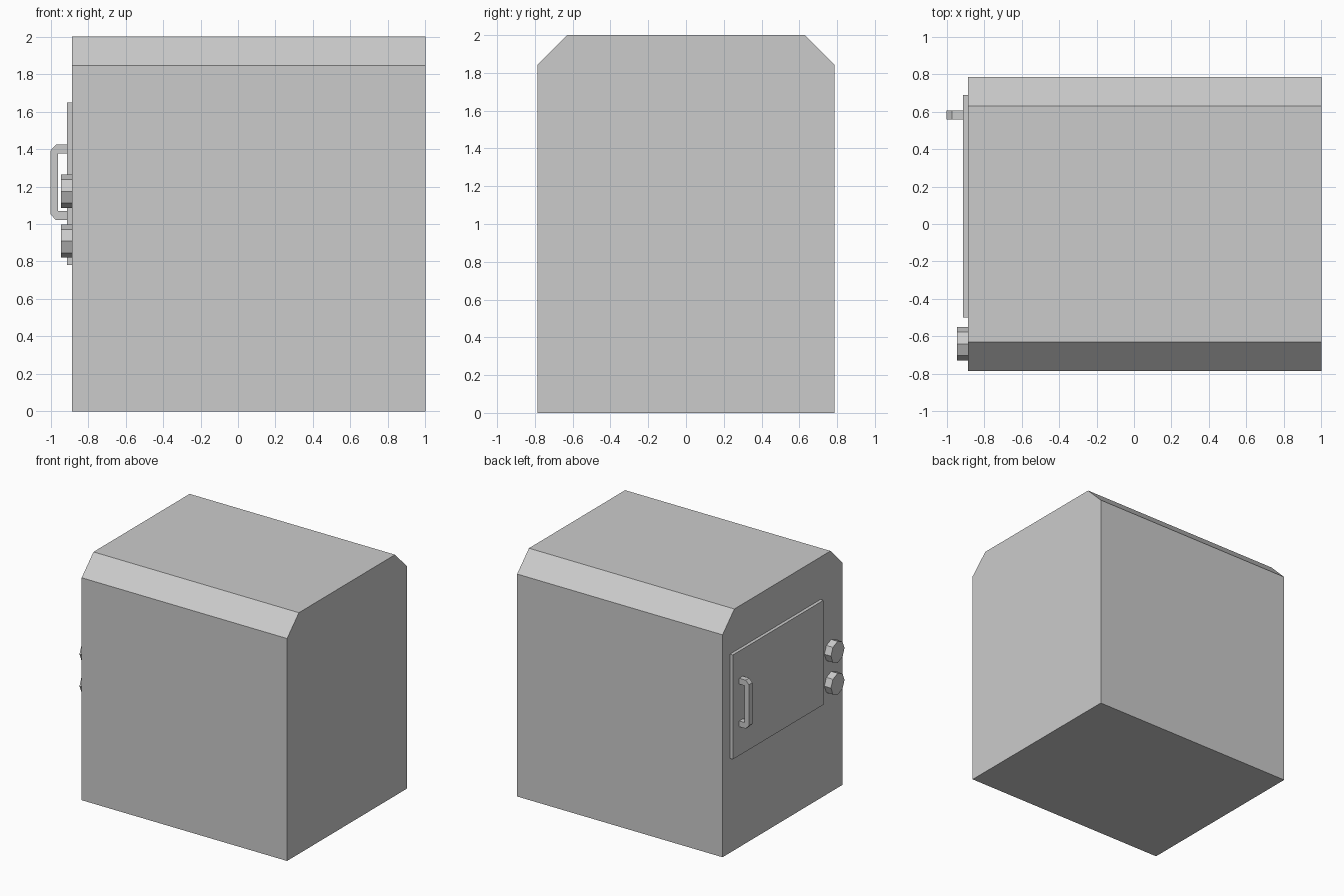
import bpy, bmesh, math
from mathutils import Vector

if "Cube" in bpy.data.objects:
    bpy.data.objects.remove(bpy.data.objects["Cube"])


def prism(name, profile, offset):
    """Extrude a planar profile of 3D points along an offset into a closed solid."""
    bm = bmesh.new()
    face = bm.faces.new([bm.verts.new(p) for p in profile])
    ext = bmesh.ops.extrude_face_region(bm, geom=[face], use_keep_orig=True)
    moved = [g for g in ext["geom"] if isinstance(g, bmesh.types.BMVert)]
    bmesh.ops.translate(bm, verts=moved, vec=Vector(offset))
    bmesh.ops.recalc_face_normals(bm, faces=bm.faces)
    mesh = bpy.data.meshes.new(name)
    bm.to_mesh(mesh)
    bm.free()
    obj = bpy.data.objects.new(name, mesh)
    bpy.context.collection.objects.link(obj)
    return obj


WALL = -0.885   # x of the control face
DOOR = -0.912   # x of the door's outer face

# Cabinet with both upper long edges chamfered
half = [(0.785, 0), (0.785, 1.845), (0.63, 2.0)]
outline = half + [(-y, z) for y, z in reversed(half)]
prism("cabinet", [(WALL, y, z) for y, z in outline], (1.0 - WALL, 0, 0))

# Thin raised door panel
panel = [(-0.498, 0.782), (0.688, 0.782), (0.688, 1.648), (-0.498, 1.648)]
prism("door", [(DOOR, y, z) for y, z in panel], (WALL - DOOR, 0, 0))

# Bracket handle, profile mirrored about its mid height
mid = 1.222
upper = [(DOOR, 0.153), (DOOR, 0.201), (-0.972, 0.201), (-1.0, 0.17)]
lower = [(x, -h) for x, h in reversed(upper)]
inner = [(-0.96, -0.153), (-0.96, 0.153)]
bracket = upper + lower + inner
prism("door_handle", [(x, 0.557, mid + h) for x, h in bracket], (0, 0.048, 0))

# Two eight-sided knobs beside the door
for name, z in (("upper_knob", 1.174), ("lower_knob", 0.909)):
    ring = [(-0.945, -0.639 + 0.089 * math.cos(i * math.pi / 4),
             z + 0.089 * math.sin(i * math.pi / 4)) for i in range(8)]
    prism(name, ring, (WALL + 0.945, 0, 0))
